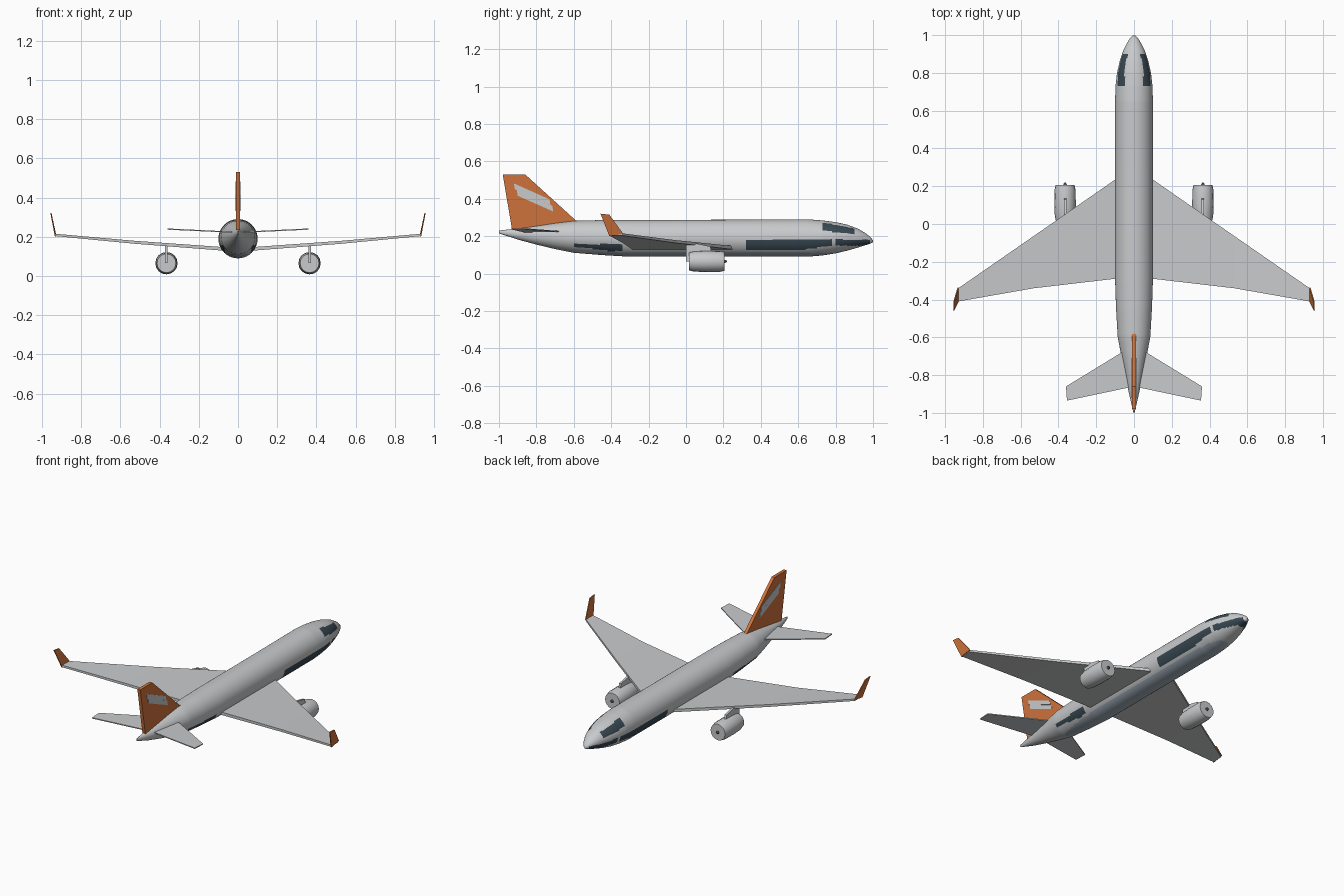
import bpy, bmesh, math
from mathutils import Vector

cube = bpy.data.objects.get("Cube")
if cube:
    bpy.data.objects.remove(cube)


def material(name, rgb):
    m = bpy.data.materials.new(name)
    m.use_nodes = True
    m.diffuse_color = (*rgb, 1)
    m.node_tree.nodes["Principled BSDF"].inputs["Base Color"].default_value = (*rgb, 1)
    return m


GREY = material("light grey", (0.58, 0.59, 0.60))
NAVY = material("dark slate blue", (0.04, 0.065, 0.085))
BELLY = material("belly blue grey", (0.36, 0.43, 0.50))
ORANGE = material("orange", (0.62, 0.17, 0.045))
DARK = material("dark grey", (0.08, 0.08, 0.09))


def finish(name, bm, mats, smooth=None):
    bmesh.ops.recalc_face_normals(bm, faces=bm.faces[:])
    mesh = bpy.data.meshes.new(name)
    bm.to_mesh(mesh)
    bm.free()
    ob = bpy.data.objects.new(name, mesh)
    bpy.context.collection.objects.link(ob)
    for m in mats:
        mesh.materials.append(m)
    if smooth:
        bpy.ops.object.select_all(action="DESELECT")
        ob.select_set(True)
        bpy.context.view_layer.objects.active = ob
        bpy.ops.object.shade_smooth_by_angle(angle=math.radians(smooth))
    return ob


def loft(bm, rings):
    """Skin closed rings of points and cap both ends."""
    loops = [[bm.verts.new(p) for p in r] for r in rings]
    n = len(loops[0])
    for a, b in zip(loops, loops[1:]):
        for i in range(n):
            j = (i + 1) % n
            bm.faces.new((a[i], a[j], b[j], b[i]))
    bm.faces.new(loops[0])
    bm.faces.new(loops[-1])


def slab(name, outline, offset, mat):
    """Flat panel: the outline is thickened evenly along the offset."""
    bm = bmesh.new()
    half = Vector(offset) / 2
    loft(bm, [[Vector(p) - half for p in outline], [Vector(p) + half for p in outline]])
    return finish(name, bm, [mat])


def lerp(a, b, t):
    return a + (b - a) * min(1, max(0, t))


# Fuselage stations: y, half width, bottom, top
STATIONS = [(-1, .003, .215, .23), (-.9, .026, .182, .241), (-.8, .046, .155, .255),
            (-.7, .067, .131, .27), (-.6, .086, .111, .282), (-.45, .095, .099, .286),
            (-.3, .1, .09, .287), (.3, .1, .09, .288), (.65, .1, .09, .29),
            (.73, .098, .097, .284), (.8, .09, .108, .275), (.86, .076, .122, .262),
            (.92, .056, .139, .24), (.96, .036, .152, .216), (.985, .02, .16, .196),
            (1, .003, .168, .178)]


def section(y, n=72):
    for a, b in zip(STATIONS, STATIONS[1:]):
        if y <= b[0]:
            break
    w, lo, hi = (lerp(a[k], b[k], (y - a[0]) / (b[0] - a[0])) for k in (1, 2, 3))
    return [(w * math.cos(t), y, (lo + hi) / 2 + (hi - lo) / 2 * math.sin(t))
            for t in (math.tau * i / n for i in range(n))]


def paint(c):
    """Livery rule by position: slate panels, windows and belly."""
    if .73 < c.y < .89:
        t = (c.y - .73) / .16
        if lerp(.23, .213, t) < c.z < lerp(.273, .242, t):
            return 1
    if .32 < c.y < .77 and lerp(.125, .148, (c.y - .6) / .17) < c.z < .184:
        return 1
    if .8 < c.y < .985 and .148 < c.z < .182:
        return 1
    if -.6 < c.y < -.33 and lerp(.145, .12, (c.y + .6) / .2) < c.z < .157:
        return 1
    return 2 if c.z < .112 and -.62 < c.y < .8 else 0


bm = bmesh.new()
ys = sorted({round(-1 + .02 * i, 3) for i in range(101)} | {s[0] for s in STATIONS})
loft(bm, [section(y) for y in ys])
for f in bm.faces:
    f.material_index = paint(f.calc_center_median())
finish("fuselage", bm, [GREY, NAVY, BELLY], 40)

# Tail fin with two pale stripes on each face
fin = [(0, -.56, .275), (0, -.59, .285), (0, -.86, .53), (0, -.98, .53), (0, -.93, .235)]
slab("tail_fin", fin, (.02, 0, 0), ORANGE)
for side, label in ((1, "left"), (-1, "right")):
    x = side * .0105
    for tag, y0, z0 in (("upper", -.92, .482), ("lower", -.905, .447)):
        stripe = [(x, y0, z0), (x, y0 + .19, z0 - .085),
                  (x, y0 + .195, z0 - .115), (x, y0 + .005, z0 - .031)]
        slab(f"{label}_{tag}_fin_stripe", stripe, (.003, 0, 0), GREY)


def nacelle(name, x, z, profile, mat, n=16):
    bm = bmesh.new()
    loft(bm, [[(x + r * math.cos(math.tau * i / n), y, z + r * math.sin(math.tau * i / n))
               for i in range(n)] for y, r in profile])
    return finish(name, bm, [mat], 35)


for s, label in ((1, "left"), (-1, "right")):
    # Swept wing with a kinked trailing edge, rising to the tip
    bm = bmesh.new()
    rings = []
    for x, lead, trail, z, thick in ((.0, .30, -.28, .133, .018), (.1, .235, -.29, .14, .018),
                                     (.53, -.063, -.34, .172, .015), (.93, -.34, -.41, .209, .012)):
        h = thick / 2
        rings.append([(s * x, lead, z - h), (s * x, lead, z + h),
                      (s * x, trail, z + h), (s * x, trail, z - h)])
    loft(bm, rings)
    finish(f"{label}_wing", bm, [GREY])

    # Upturned winglet
    slab(f"{label}_winglet",
         [(s * .931, -.335, .212), (s * .953, -.41, .315), (s * .954, -.457, .32),
          (s * .931, -.41, .2)], (.006, 0, 0), ORANGE)

    # Tailplane
    slab(f"{label}_tailplane",
         [(s * .0, -.64, .222), (s * .36, -.86, .239), (s * .355, -.935, .239),
          (s * .0, -.86, .222)], (0, 0, .006), GREY)

    # Engine, hub and pylon
    ex = s * .365
    nacelle(f"{label}_engine", ex, .065,
            [(.015, .048), (.04, .054), (.1, .057), (.18, .056), (.207, .05)], GREY)
    nacelle(f"{label}_engine_hub", ex, .065, [(.2, .01), (.21, .009), (.22, .003)], DARK, 10)
    slab(f"{label}_pylon",
         [(ex, .0, .065), (ex, .0, .155), (ex, .06, .16), (ex, .13, .145), (ex, .14, .1),
          (ex, .1, .065)], (.013, 0, 0), GREY)
